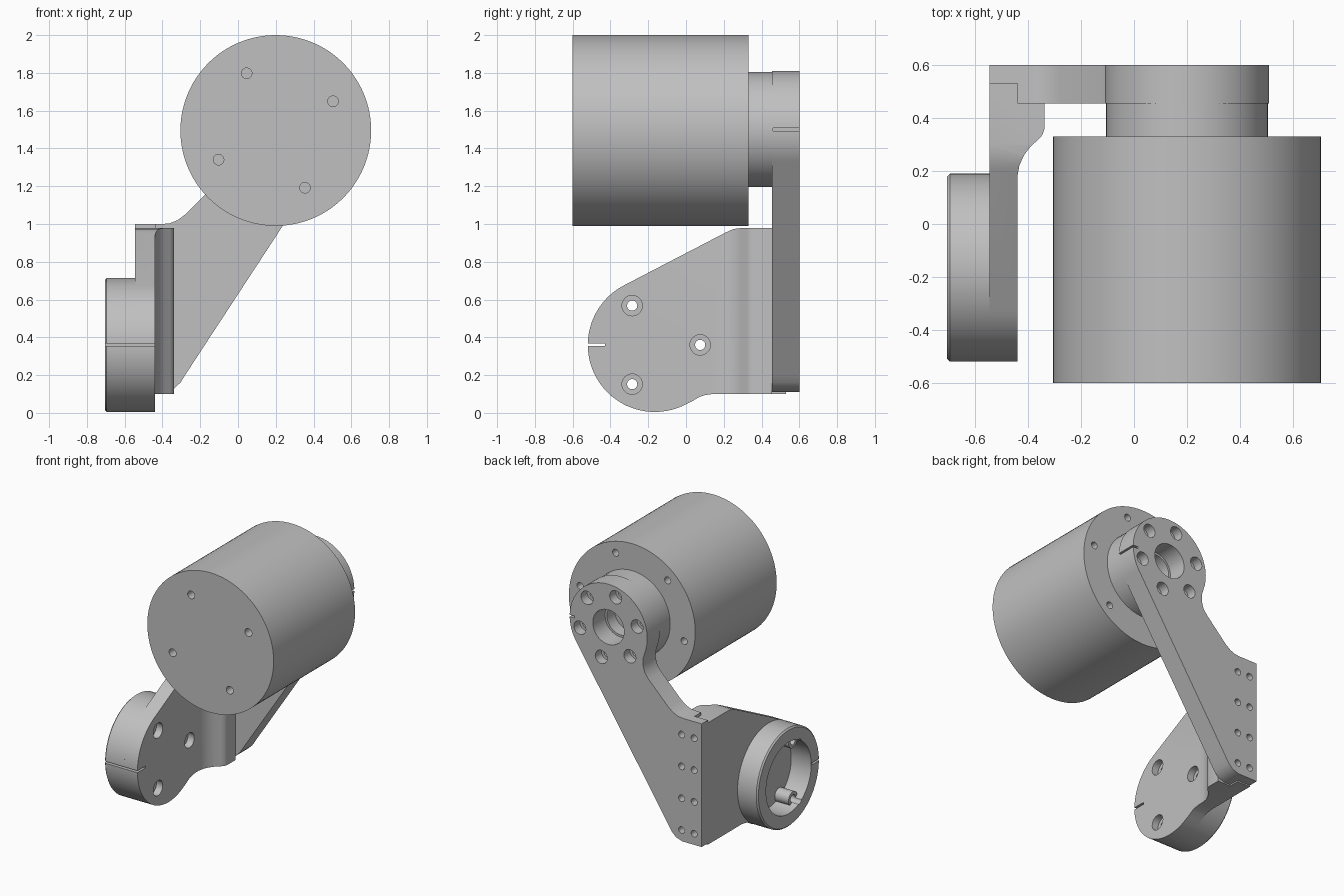
import bpy, bmesh, math

if "Cube" in bpy.data.objects:
    bpy.data.objects.remove(bpy.data.objects["Cube"])

GREY = (0.53, 0.53, 0.53, 1)
metal = bpy.data.materials.new("machined grey")
metal.use_nodes = True
metal.diffuse_color = GREY
bsdf = metal.node_tree.nodes["Principled BSDF"]
bsdf.inputs["Base Color"].default_value = GREY
bsdf.inputs["Roughness"].default_value = 0.6


def arc(cx, cy, r, start, end, n):
    """Points on an arc, angles in degrees."""
    angles = [math.radians(start + (end - start) * i / n) for i in range(n + 1)]
    return [(cx + r * math.cos(a), cy + r * math.sin(a)) for a in angles]


def extrude(name, profile, axis, lo, hi):
    """Solid from a 2D profile swept along one axis."""
    place = {"x": lambda u, v, t: (t, u, v),
             "y": lambda u, v, t: (u, t, v),
             "z": lambda u, v, t: (u, v, t)}[axis]
    bm = bmesh.new()
    low = [bm.verts.new(place(u, v, lo)) for u, v in profile]
    high = [bm.verts.new(place(u, v, hi)) for u, v in profile]
    bm.faces.new(low)
    bm.faces.new(high)
    n = len(profile)
    for i in range(n):
        j = (i + 1) % n
        bm.faces.new((low[i], low[j], high[j], high[i]))
    bmesh.ops.recalc_face_normals(bm, faces=bm.faces)
    mesh = bpy.data.meshes.new(name)
    bm.to_mesh(mesh)
    bm.free()
    mesh.materials.append(metal)
    obj = bpy.data.objects.new(name, mesh)
    bpy.context.collection.objects.link(obj)
    return obj


def cylinder(name, axis, u, v, r, lo, hi, n=72):
    return extrude(name, arc(u, v, r, 0, 360, n)[:-1], axis, lo, hi)


def box(name, x0, x1, y0, y1, z0, z1):
    return extrude(name, [(x0, y0), (x1, y0), (x1, y1), (x0, y1)], "z", z0, z1)


def activate(obj):
    bpy.ops.object.select_all(action="DESELECT")
    obj.select_set(True)
    bpy.context.view_layer.objects.active = obj


def combine(obj, tool, operation="DIFFERENCE"):
    """Apply a boolean and discard the tool."""
    activate(obj)
    mod = obj.modifiers.new("boolean", "BOOLEAN")
    mod.operation = operation
    mod.solver = "EXACT"
    mod.object = tool
    bpy.ops.object.modifier_apply(modifier=mod.name)
    bpy.data.objects.remove(tool)


def drill(obj, axis, u, v, r, lo, hi, n=24):
    combine(obj, cylinder("drill", axis, u, v, r, lo, hi, n))


def ring_points(u, v, r, first, count):
    return arc(u, v, r, first, first + 360, count)[:-1]


# Motor body with blind screw holes on both ends
MX, MZ = 0.2, 1.495
motor = cylinder("motor_body", "y", MX, MZ, 0.505, -0.6, 0.33, 96)
for u, v in ring_points(MX, MZ, 0.34, 27, 4):
    drill(motor, "y", u, v, 0.028, -0.7, -0.52)
for u, v in ring_points(MX, MZ, 0.425, 12, 6):
    drill(motor, "y", u, v, 0.025, 0.25, 0.4)

# Output hub between motor and arm
HZ = 1.5
hub = cylinder("output_hub", "y", MX, HZ, 0.305, 0.33, 0.46)
drill(hub, "y", MX, HZ, 0.11, 0.37, 0.5, 48)

# Arm plate: round head, slanted neck, straight mounting edge
arm_profile = arc(MX, HZ, 0.31, -33, 200, 56) + [
    (-0.078, 1.35), (-0.076, 1.30), (-0.09, 1.25), (-0.12, 1.21),
    (-0.28, 1.05), (-0.32, 1.02), (-0.36, 1.004), (-0.40, 1.0),
    (-0.545, 1.0), (-0.545, 0.11), (-0.39, 0.11), (-0.34, 0.127),
    (-0.305, 0.16), (-0.28, 0.2)]
arm = extrude("arm_plate", arm_profile, "y", 0.455, 0.6)
combine(arm, box("rabbet", -0.7, -0.44, 0.4, 0.53, 0, 1.2))
drill(arm, "y", MX, HZ, 0.125, 0.4, 0.7, 48)
for u, v in ring_points(MX, HZ, 0.238, 44, 6):
    drill(arm, "y", u, v, 0.048, 0.53, 0.7)
    drill(arm, "y", u, v, 0.027, 0.4, 0.56)
for row in range(4):
    for x in (-0.485, -0.385):
        drill(arm, "y", x, 0.19 + 0.23 * row, 0.024, 0.4, 0.7)
combine(arm, box("index_slit", 0.47, 0.55, 0.4, 0.7, 1.493, 1.507))

# Side bracket: side outline crossed with the thickened plan section
BY, BZ, BR = -0.165, 0.36, 0.355
side_outline = arc(BY, BZ, BR, 117, 295, 48) + [
    (0.03, 0.06), (0.07, 0.084), (0.1, 0.094), (0.14, 0.1),
    (0.53, 0.1), (0.53, 0.98), (0.3, 0.98), (0.25, 0.973), (0.21, 0.955)]
plan_section = [
    (-0.545, -0.7), (-0.44, -0.7), (-0.44, 0.18), (-0.433, 0.22),
    (-0.415, 0.26), (-0.39, 0.293), (-0.36, 0.32), (-0.345, 0.337),
    (-0.338, 0.36), (-0.338, 0.455), (-0.44, 0.455), (-0.44, 0.53),
    (-0.44, 0.6), (-0.545, 0.6)]
bracket = extrude("side_bracket", side_outline, "x", -0.8, -0.2)
combine(bracket, extrude("section", plan_section, "z", -0.2, 1.2), "INTERSECT")

# Round housing on the bracket's outer side, with a chamfered rim
housing = cylinder("round_housing", "x", BY, BZ, BR, -0.705, -0.545)
activate(housing)
bm = bmesh.new()
bm.from_mesh(housing.data)
rim = [e for e in bm.edges if all(v.co.x < -0.7 for v in e.verts)]
bmesh.ops.bevel(bm, geom=rim, offset=0.01, segments=1, affect="EDGES")
bm.to_mesh(housing.data)
bm.free()
drill(housing, "x", BY, BZ, 0.258, -0.8, -0.5, 64)

# Screw posts inside the housing and counterbored holes through the bracket
for u, v in ring_points(BY, BZ, 0.24, 0, 3):
    combine(housing, cylinder("post", "x", u, v, 0.05, -0.655, -0.545, 24), "UNION")
for u, v in ring_points(BY, BZ, 0.24, 0, 3):
    drill(housing, "x", u, v, 0.027, -0.8, -0.5)
    drill(bracket, "x", u, v, 0.027, -0.6, -0.4)
    drill(bracket, "x", u, v, 0.054, -0.49, -0.4, 32)

# Index slit on the front of housing and bracket
for part in (housing, bracket):
    combine(part, box("slit", -0.8, -0.4, -0.6, -0.43, 0.353, 0.367))

for part in (motor, hub, arm, bracket, housing):
    activate(part)
    bpy.ops.object.shade_smooth_by_angle(angle=math.radians(25))
